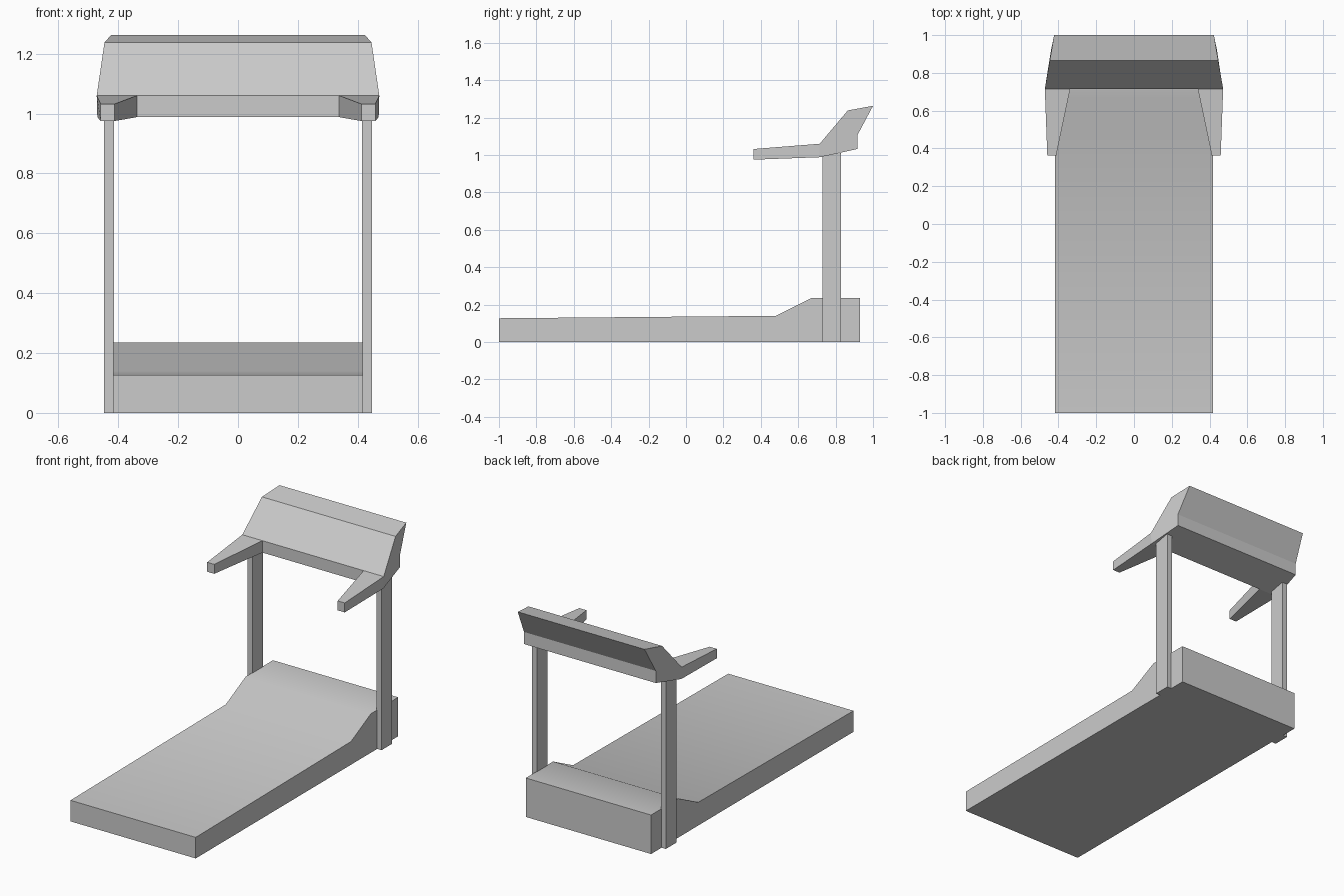
import bpy, bmesh, math
from mathutils import Vector

if "Cube" in bpy.data.objects:
    bpy.data.objects.remove(bpy.data.objects["Cube"])


def finish(name, bm, smooth=True):
    bmesh.ops.recalc_face_normals(bm, faces=bm.faces)
    mesh = bpy.data.meshes.new(name)
    bm.to_mesh(mesh)
    bm.free()
    obj = bpy.data.objects.new(name, mesh)
    bpy.context.collection.objects.link(obj)
    if smooth:
        bpy.ops.object.select_all(action='DESELECT')
        bpy.context.view_layer.objects.active = obj
        obj.select_set(True)
        bpy.ops.object.shade_smooth_by_angle(angle=math.radians(30))
    return obj


def side_profile(points):
    """Solid across x from a side outline of (y, z, half width)."""
    bm = bmesh.new()
    left = [bm.verts.new((-w, y, z)) for y, z, w in points]
    right = [bm.verts.new((w, y, z)) for y, z, w in points]
    n = len(points)
    for i in range(n):
        j = (i + 1) % n
        bm.faces.new((left[i], left[j], right[j], right[i]))
    bm.faces.new(left)
    bm.faces.new(right[::-1])
    return bm


# Running deck with raised motor hood
W = 0.418
finish("running_deck", side_profile([
    (-1, 0, W), (-1, 0.127, W), (0.48, 0.14, W),
    (0.67, 0.235, W), (0.93, 0.235, W), (0.93, 0, W)]))

# Upright posts
for side, s in (("left", -1), ("right", 1)):
    bm = bmesh.new()
    bmesh.ops.create_cube(bm, size=1)
    bmesh.ops.scale(bm, vec=(0.033, 0.10, 1.01), verts=bm.verts)
    bmesh.ops.translate(bm, vec=(s * 0.4305, 0.78, 0.505), verts=bm.verts)
    finish(side + "_upright", bm, smooth=False)

# Console body
bm = side_profile([
    (0.715, 0.988, 0.47), (0.715, 1.06, 0.472), (0.865, 1.238, 0.446),
    (1.0, 1.263, 0.423), (0.916, 1.105, 0.44), (0.916, 1.032, 0.44)])

# Handrails: split the console's front face, then extrude its outer ends
front = [f for f in bm.faces if all(v.co.y < 0.72 for v in f.verts)]
for x in (-0.338, 0.338):
    bmesh.ops.bisect_plane(bm, geom=bm.verts[:] + bm.edges[:] + bm.faces[:],
                           plane_co=(x, 0, 0), plane_no=(1, 0, 0))
ends = [f for f in bm.faces if all(v.co.y < 0.72 for v in f.verts)
        and abs(f.calc_center_median().x) > 0.35]
for f in ends:
    tip = bmesh.ops.extrude_discrete_faces(bm, faces=[f])["faces"][0]
    for v in tip.verts:
        s = 1 if v.co.x > 0 else -1
        x = 0.459 if abs(v.co.x) > 0.4 else 0.412
        z = 1.032 if v.co.z > 1.02 else 0.975
        v.co = Vector((s * x, 0.362, z))
finish("console_with_handrails", bm, smooth=False)
